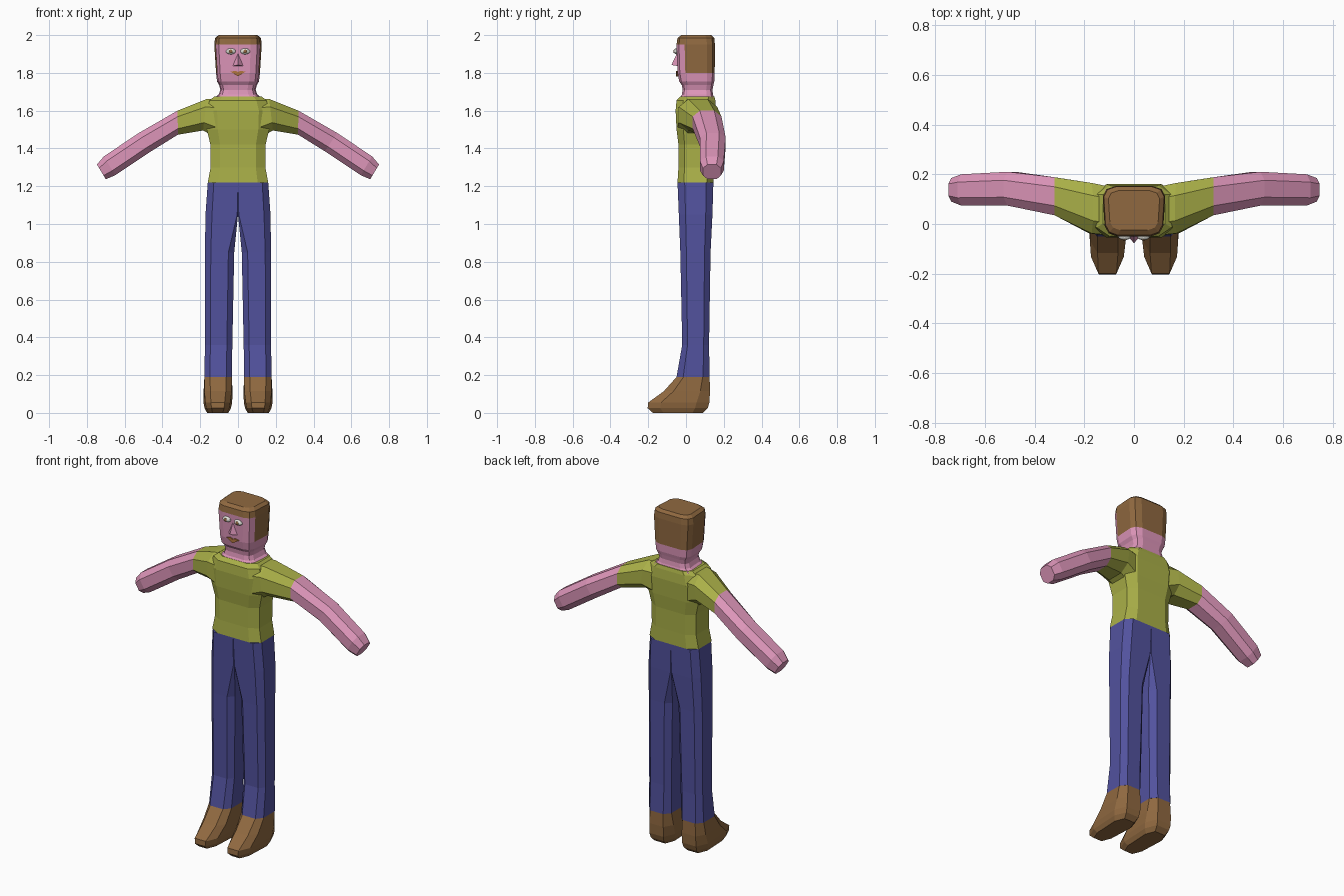
import bpy, bmesh, math
from mathutils import Vector

if "Cube" in bpy.data.objects:
    bpy.data.objects.remove(bpy.data.objects["Cube"])


def material(name, r, g, b):
    lin = lambda c: (c / 255 / 12.92) if c < 11 else ((c / 255 + 0.055) / 1.055) ** 2.4
    m = bpy.data.materials.new(name)
    m.diffuse_color = (lin(r), lin(g), lin(b), 1)
    m.use_nodes = True
    m.node_tree.nodes["Principled BSDF"].inputs["Base Color"].default_value = m.diffuse_color
    return m


SKIN = material("pink skin", 222, 150, 186)
SHIRT = material("olive green", 170, 176, 72)
PANTS = material("indigo blue", 82, 82, 158)
BROWN = material("brown", 144, 105, 64)
WHITE = material("eye white", 225, 225, 218)
LIPS = material("lip tan", 178, 118, 62)


def finish(name, bm, mats, rule=None, mirror=False):
    bmesh.ops.remove_doubles(bm, verts=bm.verts, dist=1e-4)
    bmesh.ops.recalc_face_normals(bm, faces=bm.faces)
    if rule:
        for f in bm.faces:
            f.material_index = rule(f.calc_center_median())
    me = bpy.data.meshes.new(name)
    bm.to_mesh(me)
    bm.free()
    for m in mats:
        me.materials.append(m)
    ob = bpy.data.objects.new(name, me)
    bpy.context.collection.objects.link(ob)
    if mirror:
        mod = ob.modifiers.new("mirror", 'MIRROR')
        mod.use_mirror_merge = False
    return ob


def ring(c, u, v, k=0.4, inner=None, taper=0.0, round_corner=False):
    """Box section with cut corners; inner = cut on the -u side."""
    pts = []
    for su, sv in ((1, -1), (1, 1), (-1, 1), (-1, -1)):
        q = k if su > 0 or inner is None else inner
        corner = [(su, sv * (1 - q)), (su * (1 - q), sv)]
        if round_corner:
            corner.insert(1, (su * (1 - .3 * q), sv * (1 - .3 * q)))
        if su * sv < 0:
            corner.reverse()
        pts += [c + u * (a * (1 + taper * b)) + v * b for a, b in corner]
    return pts


def box_ring(z, x0, x1, y0, y1, **kw):
    return ring(Vector(((x0 + x1) / 2, (y0 + y1) / 2, z)),
                Vector(((x1 - x0) / 2, 0, 0)), Vector((0, (y1 - y0) / 2, 0)), **kw)


def loft(name, rings, mats, rule=None, mirror=False):
    bm = bmesh.new()
    loops = [[bm.verts.new(p) for p in r] for r in rings]
    n = len(loops[0])
    for a, b in zip(loops, loops[1:]):
        for i in range(n):
            j = (i + 1) % n
            bm.faces.new((a[i], a[j], b[j], b[i]))
    bm.faces.new(loops[0])
    bm.faces.new(loops[-1])
    return finish(name, bm, mats, rule, mirror)


# shirt body
loft("shirt", [box_ring(z, -w, w, y0, y1, k=.35) for z, w, y0, y1 in (
    (1.22, .16, -.045, .145), (1.30, .145, -.04, .145), (1.42, .146, -.04, .147),
    (1.50, .165, -.05, .155), (1.60, .17, -.055, .16), (1.655, .15, -.05, .155),
    (1.675, .125, -.03, .15))], [SHIRT])

# neck and head, hair on the crown, sides and back
loft("head", [box_ring(z, -w, w, y0, y1, k=.42, taper=.05, round_corner=True) for z, w, y0, y1 in (
    (1.665, .125, -.035, .15), (1.685, .10, -.022, .143), (1.71, .091, -.018, .14),
    (1.735, .097, -.022, .145), (1.755, .108, -.036, .15), (1.80, .113, -.045, .152),
    (1.95, .122, -.05, .153), (1.985, .118, -.045, .15), (2.0, .10, -.025, .135))],
    [SKIN, BROWN], lambda c: int(c.z > 1.95 or (c.z > 1.8 and c.y > -.02)))

# arms: top point, bottom point (x, z), then y range
arm = []
for tx, tz, bx, bz, y0, y1 in (
        (.09, 1.665, .12, 1.46, -.045, .15), (.165, 1.662, .185, 1.495, -.038, .165),
        (.32, 1.60, .318, 1.473, .035, .188), (.525, 1.482, .46, 1.385, .074, .21),
        (.71, 1.358, .65, 1.258, .074, .20), (.747, 1.315, .70, 1.237, .09, .185)):
    arm.append(ring(Vector(((tx + bx) / 2, (y0 + y1) / 2, (tz + bz) / 2)),
                    Vector(((tx - bx) / 2, 0, (tz - bz) / 2)),
                    Vector((0, (y1 - y0) / 2, 0)), k=.5))
loft("arm", arm, [SHIRT, SKIN], lambda c: int(c.x > .32), mirror=True)

# trouser legs
loft("trouser_leg", [box_ring(z, x0, x1, y0, y1, k=.4, inner=q) for z, x0, x1, y0, y1, q in (
    (1.22, 0, .16, -.045, .145, 0), (1.05, 0, .172, -.038, .14, .05),
    (.85, .02, .175, -.03, .13, .4), (.36, .03, .175, -.02, .122, .4),
    (.19, .033, .178, -.05, .125, .4))], [PANTS], mirror=True)

# shoes
loft("shoe", [box_ring(z, x0, x1, y0, y1, k=.42, taper=t) for z, x0, x1, y0, y1, t in (
    (.19, .033, .178, -.05, .125, 0), (.115, .031, .18, -.117, .127, .05),
    (.055, .036, .178, -.20, .124, .12), (.025, .042, .172, -.203, .115, .12),
    (0, .055, .16, -.175, .09, .12))], [BROWN], mirror=True)


# eyes and irises
def ball(name, loc, size, mat):
    bm = bmesh.new()
    bmesh.ops.create_uvsphere(bm, u_segments=12, v_segments=8, radius=1)
    for v in bm.verts:
        v.co = Vector([l + s * c for l, s, c in zip(loc, size, v.co)])
    finish(name, bm, [mat], mirror=True)


ball("eye", (.038, -.05, 1.914), (.026, .015, .016), WHITE)
ball("iris", (.038, -.061, 1.914), (.010, .006, .010), BROWN)

# nose wedge
bm = bmesh.new()
top, tip, left, right = [bm.verts.new(p) for p in (
    (0, -.047, 1.905), (0, -.077, 1.842), (-.03, -.044, 1.836), (.03, -.044, 1.836))]
for f in ((top, left, tip), (top, tip, right), (tip, left, right), (top, right, left)):
    bm.faces.new(f)
finish("nose", bm, [SKIN])

# lips: thin plate
bm = bmesh.new()
lip = bm.faces.new([bm.verts.new((x, -.052, z)) for x, z in (
    (-.04, 1.806), (0, 1.782), (.04, 1.806), (.015, 1.811), (0, 1.805), (-.015, 1.811))])
ext = bmesh.ops.extrude_face_region(bm, geom=[lip])
for v in ext["geom"]:
    if isinstance(v, bmesh.types.BMVert):
        v.co.y += .009
finish("lips", bm, [LIPS])
